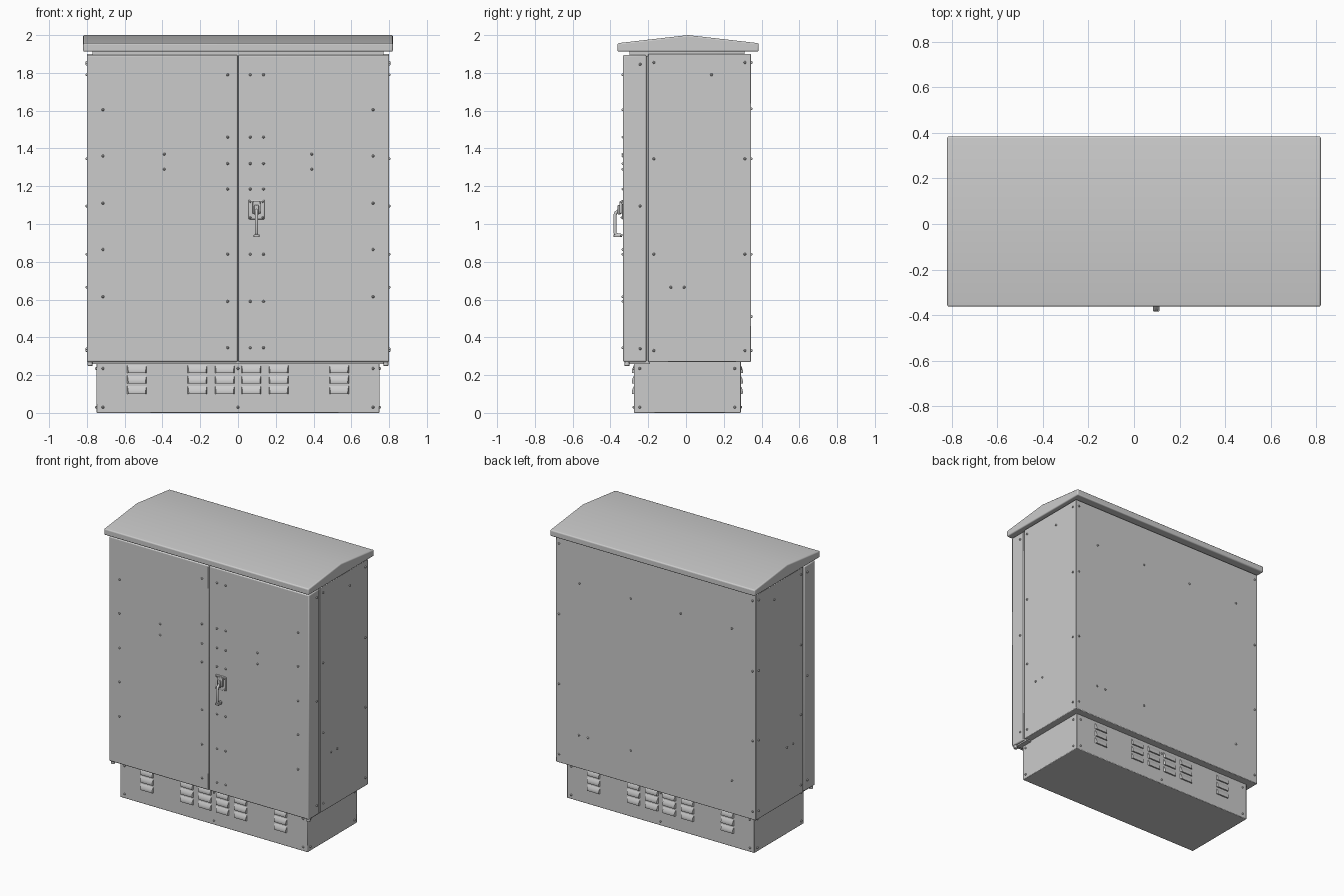
import bpy, bmesh, math
from mathutils import Vector, Matrix

if "Cube" in bpy.data.objects:
    bpy.data.objects.remove(bpy.data.objects["Cube"])


def finish(name, bm, bevel=0.0, segs=2):
    bmesh.ops.recalc_face_normals(bm, faces=bm.faces[:])
    me = bpy.data.meshes.new(name)
    bm.to_mesh(me)
    bm.free()
    ob = bpy.data.objects.new(name, me)
    bpy.context.collection.objects.link(ob)
    if bevel:
        m = ob.modifiers.new("bevel", 'BEVEL')
        m.width, m.segments, m.limit_method = bevel, segs, 'ANGLE'
        m.angle_limit = math.radians(40)
    bpy.ops.object.select_all(action='DESELECT')
    ob.select_set(True)
    bpy.context.view_layer.objects.active = ob
    bpy.ops.object.shade_smooth_by_angle(angle=math.radians(35))
    return ob


def add_box(bm, x, y, z):
    size = Vector((x[1] - x[0], y[1] - y[0], z[1] - z[0]))
    mid = Vector((x[0] + x[1], y[0] + y[1], z[0] + z[1])) / 2
    bmesh.ops.create_cube(bm, size=1, matrix=Matrix.Translation(mid) @ Matrix.Diagonal((*size, 1)))


def box(name, x, y, z, bevel=0.0):
    bm = bmesh.new()
    add_box(bm, x, y, z)
    return finish(name, bm, bevel)


def add_profile(bm, pts, x0, x1, taper=0.0):
    """Extrude a y-z profile along x; taper pulls in the ends of points off the wall."""
    base = pts[0][0]
    ends = []
    for x, s in ((x0, 1), (x1, -1)):
        ends.append([bm.verts.new((x + s * taper * abs(p[0] - base), *p)) for p in pts])
    a, b = ends
    bm.faces.new(a)
    bm.faces.new(b[::-1])
    for i in range(len(pts)):
        j = (i + 1) % len(pts)
        bm.faces.new((a[i], b[i], b[j], a[j]))


def bolts(name, spots, normal, r=0.0075):
    """Domed bolt heads at the given points, all facing along normal."""
    bm = bmesh.new()
    rot = Vector(normal).to_track_quat('Z', 'Y').to_matrix().to_4x4()
    for p in spots:
        m = Matrix.Translation(p) @ rot
        for r1, r2, z0, z1 in ((r, r * 0.85, -0.002, 0.004), (r * 0.85, r * 0.4, 0.004, 0.0075)):
            bmesh.ops.create_cone(bm, cap_ends=True, segments=12, radius1=r1, radius2=r2, depth=z1 - z0,
                                  matrix=m @ Matrix.Translation((0, 0, (z0 + z1) / 2)))
    finish(name, bm)


# Plinth, cabinet body, recessed frame, neck below the roof
box("plinth", (-0.75, 0.75), (-0.275, 0.29), (0, 0.275), 0.004)
box("cabinet_body", (-0.8, 0.8), (-0.2, 0.345), (0.27, 1.9), 0.004)
box("door_frame", (-0.785, 0.785), (-0.3, -0.19), (0.26, 1.89))
box("roof_neck", (-0.77, 0.77), (-0.3, 0.31), (1.88, 1.925))

# Doors with a narrow centre gap
box("left_door", (-0.8, -0.002), (-0.333, -0.21), (0.27, 1.895), 0.007)
box("right_door", (0.002, 0.8), (-0.333, -0.21), (0.27, 1.895), 0.007)

# Gabled roof
bm = bmesh.new()
add_profile(bm, [(-0.363, 1.912), (-0.363, 1.957), (0.011, 2.0), (0.385, 1.957), (0.385, 1.912)], -0.82, 0.82)
finish("roof", bm, 0.008, 3)

# Hinge feet under the door corners
bm = bmesh.new()
for s in (-1, 1):
    bmesh.ops.create_cone(bm, cap_ends=True, segments=16, radius1=0.013, radius2=0.013, depth=0.03,
                          matrix=Matrix.Translation((s * 0.783, -0.312, 0.263)))
finish("hinge_feet", bm, 0.003)

# Louvres, front and back of the plinth
for name, wall, s in (("front_louvres", -0.274, -1), ("back_louvres", 0.289, 1)):
    bm = bmesh.new()
    for cx in (-0.535, -0.215, -0.07, 0.07, 0.215, 0.535):
        for z in (0.1, 0.155, 0.21):
            prof = [(0, 0), (0.011, 0), (0.013, 0.006), (0.011, 0.02), (0.006, 0.034), (0, 0.044)]
            add_profile(bm, [(wall + s * d, z + h) for d, h in prof], cx - 0.052, cx + 0.052, 0.5)
    finish(name, bm)

# Bolts on the doors
rows = (1.79, 1.46, 1.32, 1.185, 0.84, 0.59, 0.345)
spots = [(x, -0.333, z) for x in (-0.055, 0.065, 0.135) for z in rows]
for s in (-1, 1):
    spots += [(s * 0.715, -0.333, z) for z in (1.605, 1.36, 1.11, 0.865, 0.615)]
    spots += [(s * 0.39, -0.333, z) for z in (1.37, 1.29)]
bolts("door_bolts", spots, (0, -1, 0))

# Bolts on both sides of cabinet and plinth
side = [(y, z) for y in (-0.17, 0.312) for z in (1.855, 1.345, 0.84, 0.33)]
side += [(0.135, 1.79), (-0.08, 0.665), (-0.01, 0.665)]
side += [(-0.243, z) for z in (1.845, 1.095, 0.34)]
base = [(y, z) for y in (-0.245, 0.258) for z in (0.235, 0.03)]
for label, s in (("left", -1), ("right", 1)):
    bolts(label + "_side_bolts", [(s * 0.8, y, z) for y, z in side] + [(s * 0.75, y, z) for y, z in base], (s, 0, 0))

# Bolts on the back panel and on plinth front and back
spots = [(x, 0.345, 1.61) for x in (-0.61, -0.2, 0.2, 0.61)]
spots += [(x, 0.345, 0.51) for x in (-0.61, 0.2, 0.543, 0.615)]
spots += [(s * 0.775, 0.345, z) for s in (-1, 1) for z in (1.855, 1.345, 0.84, 0.33)]
bolts("back_bolts", spots, (0, 1, 0))
for label, y, s in (("front", -0.275, -1), ("back", 0.29, 1)):
    bolts(label + "_plinth_bolts", [(x, y, z) for x in (-0.715, 0, 0.715) for z in (0.235, 0.03)], (0, s, 0))

# Handle: mounting plate, lock housing, bent lever and grip end
box("handle_plate", (0.056, 0.14), (-0.339, -0.33), (1.025, 1.128), 0.004)
bm = bmesh.new()
add_box(bm, (0.076, 0.12), (-0.352, -0.335), (1.055, 1.12))
add_box(bm, (0.086, 0.11), (-0.362, -0.345), (1.05, 1.1))
finish("lock_housing", bm, 0.004)
bolts("handle_plate_bolts", [(x, -0.339, z) for x in (0.065, 0.131) for z in (1.035, 1.118)], (0, -1, 0), 0.006)

cu = bpy.data.curves.new("handle_lever", 'CURVE')
cu.dimensions = '3D'
cu.bevel_depth = 0.009
cu.bevel_resolution = 3
cu.use_fill_caps = True
path = [(-0.35, 1.08), (-0.36, 1.068), (-0.372, 1.06), (-0.376, 1.045), (-0.376, 0.955), (-0.372, 0.946),
        (-0.36, 0.942), (-0.337, 0.939)]
sp = cu.splines.new('POLY')
sp.points.add(len(path) - 1)
for p, (y, z) in zip(sp.points, path):
    p.co = (0.098, y, z, 1)
lever = bpy.data.objects.new("handle_lever", cu)
bpy.context.collection.objects.link(lever)
box("lever_end", (0.083, 0.113), (-0.383, -0.345), (0.93, 0.945), 0.003)
